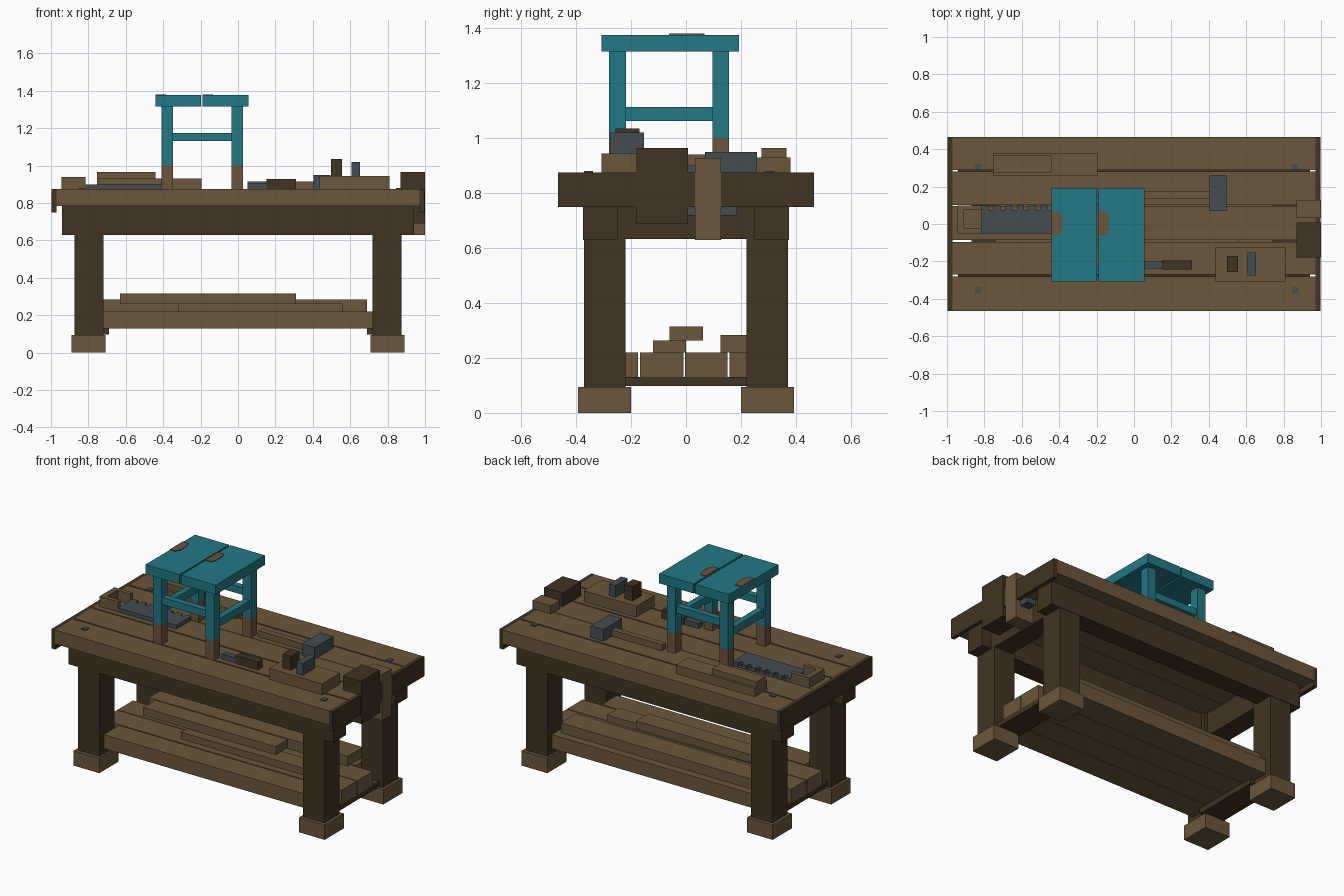
import bpy
import bmesh

cube = bpy.data.objects.get("Cube")
if cube:
    bpy.data.objects.remove(cube, do_unlink=True)


def material(name, colour):
    m = bpy.data.materials.new(name)
    m.use_nodes = True
    m.diffuse_color = (*colour, 1)
    bsdf = next(n for n in m.node_tree.nodes if n.type == 'BSDF_PRINCIPLED')
    bsdf.inputs["Base Color"].default_value = (*colour, 1)
    bsdf.inputs["Roughness"].default_value = 0.8
    return m


oak = material("light_oak", (0.15, 0.095, 0.043))
dark = material("dark_wood", (0.054, 0.033, 0.015))
teal = material("teal_paint", (0.016, 0.19, 0.24))
steel = material("dark_steel", (0.057, 0.075, 0.085))
worn = material("worn_wood", (0.155, 0.088, 0.045))


def finish(name, bm, mat):
    bmesh.ops.recalc_face_normals(bm, faces=bm.faces[:])
    mesh = bpy.data.meshes.new(name)
    bm.to_mesh(mesh)
    bm.free()
    mesh.materials.append(mat)
    ob = bpy.data.objects.new(name, mesh)
    bpy.context.scene.collection.objects.link(ob)
    return ob


def box(name, mat, x, y, z):
    """Box from its (low, high) range on each axis."""
    bm = bmesh.new()
    bmesh.ops.create_cube(bm, size=1)
    for v in bm.verts:
        v.co = [r[0] if c < 0 else r[1] for c, r in zip(v.co, (x, y, z))]
    return finish(name, bm, mat)


def prism(name, mat, outline, z):
    """Flat outline pushed up between two heights."""
    bm = bmesh.new()
    face = bm.faces.new([bm.verts.new((x, y, z[0])) for x, y in outline])
    top = bmesh.ops.extrude_face_region(bm, geom=[face])["geom"]
    for v in top:
        if isinstance(v, bmesh.types.BMVert):
            v.co.z = z[1]
    return finish(name, bm, mat)


def span(s, a, b):
    """Range mirrored to side s."""
    return (a, b) if s > 0 else (-b, -a)


TOP = 0.875
sides = (("right", -1), ("left", 1))
ends = (("front", -1), ("back", 1))

# Bench top planks and end caps
for i, y in enumerate([(-.465, -.281), (-.271, -.095), (-.086, .097),
                       (.101, .28), (.29, .465)]):
    box(f"top_plank_{i}", oak, (-.97, .97), y, (.785, TOP))
for side, s in sides:
    box(f"{side}_end_cap", dark, span(s, .97, .996), (-.465, .465), (.75, TOP))

# Frame: aprons, legs, feet, shelf bearers
for end, e in ends:
    box(f"{end}_apron", dark, (-.94, .94), span(e, .25, .375), (.63, .785))
for side, s in sides:
    box(f"{side}_cross_rail", dark, span(s, .74, .87), (-.25, .25), (.632, .784))
    box(f"{side}_shelf_bearer", dark, span(s, .69, .85), (-.23, .23), (.097, .13))
    for end, e in ends:
        box(f"{end}_{side}_leg", dark, span(s, .72, .873), span(e, .22, .372), (.095, .784))
        box(f"{end}_{side}_foot", oak, span(s, .708, .89), span(e, .2, .393), (0, .095))

# Shelf boards and stored timber
for i, (y, half) in enumerate([((-.33, -.175), .72), ((-.167, -.01), .85),
                               ((-.004, .151), .85), ((.159, .33), .72)]):
    box(f"shelf_board_{i}", oak, (-half, half), y, (.13, .22))
box("stored_board_low", oak, (-.32, .56), (-.12, 0), (.22, .263))
box("stored_board_high", oak, (-.63, .31), (-.06, .062), (.263, .315))
box("stored_beam", oak, (-.72, .69), (.125, .28), (.22, .284))

# Bolt heads in the top
for side, x in (("right", -.835), ("left", .86)):
    for end, y in (("front", -.355), ("back", .305)):
        box(f"{end}_{side}_bolt", steel, (x - .016, x + .016), (y - .017, y + .017),
            (TOP - .01, TOP + .006))

# Vise
box("vise_jaw", dark, (.87, 1), (-.18, .008), (.69, .965))
box("vise_block", oak, (.87, 1), (.032, .127), (.63, .927))
box("vise_screw", steel, (.9, .965), (-.1, .185), (.718, .752))

# Offcuts stacked at the back
box("offcut_low", oak, (-.755, -.195), (.257, .38), (TOP, .93))
box("offcut_high", oak, (-.755, -.44), (.275, .365), (.93, .965))

# Saw: blade, teeth, U-shaped handle
box("saw_blade", steel, (-.815, -.4), (-.052, .075), (TOP, .9))
for i in range(7):
    x = -.815 + .063 * i
    box(f"saw_tooth_{i}", steel, (x, x + .038), (.075, .1), (TOP, .9))
box("saw_grip", oak, (-.945, -.908), (-.052, .1), (TOP, .94))
for end, y in (("front", (-.052, -.025)), ("back", (.075, .1))):
    box(f"saw_handle_{end}", oak, (-.908, -.815), y, (TOP, .94))

# Chisel
box("chisel_blade", steel, (.05, .152), (-.237, -.2), (TOP, .908))
box("chisel_handle", dark, (.152, .31), (-.242, -.196), (TOP, .927))

# Hammer
box("hammer_head", steel, (.404, .495), (.07, .258), (TOP, .95))
box("hammer_handle", oak, (.05, .404), (.135, .173), (TOP, .915))

# Hand plane
box("plane_body", oak, (.437, .81), (-.307, -.122), (TOP, .945))
box("plane_grip", dark, (.497, .556), (-.257, -.17), (.945, 1.035))
box("plane_iron", steel, (.607, .652), (-.275, -.152), (.945, 1.02))

# Stool seat boards with worn patches
for side, x in (("right", (-.44, -.199)), ("left", (-.189, .056))):
    box(f"stool_seat_{side}", teal, x, (-.307, .193), (1.315, 1.376))
    a = x[0]
    prism(f"seat_patch_{side}", worn,
          [(a, -.062), (a + .04, -.062), (a + .054, -.03), (a + .054, .035),
           (a + .04, .068), (a, .068)], (1.374, 1.38))

# Stool legs, bare below the paint
leg_x = {"right": (-.408, -.348), "left": (-.034, .026)}
leg_y = {"front": (-.28, -.218), "back": (.096, .157)}
for side, x in leg_x.items():
    for end, y in leg_y.items():
        box(f"stool_{end}_{side}_leg", teal, x, y, (1, 1.315))
        box(f"stool_{end}_{side}_leg_bare", worn, x, y, (TOP, 1))

# Stool rails
for side, (a, b) in leg_x.items():
    box(f"stool_{side}_rail", teal, (a + .01, b - .01), (-.218, .096), (1.063, 1.113))
for end, (a, b) in leg_y.items():
    box(f"stool_{end}_rail", teal, (-.348, -.034), (a + .01, b - .01), (1.13, 1.175))
